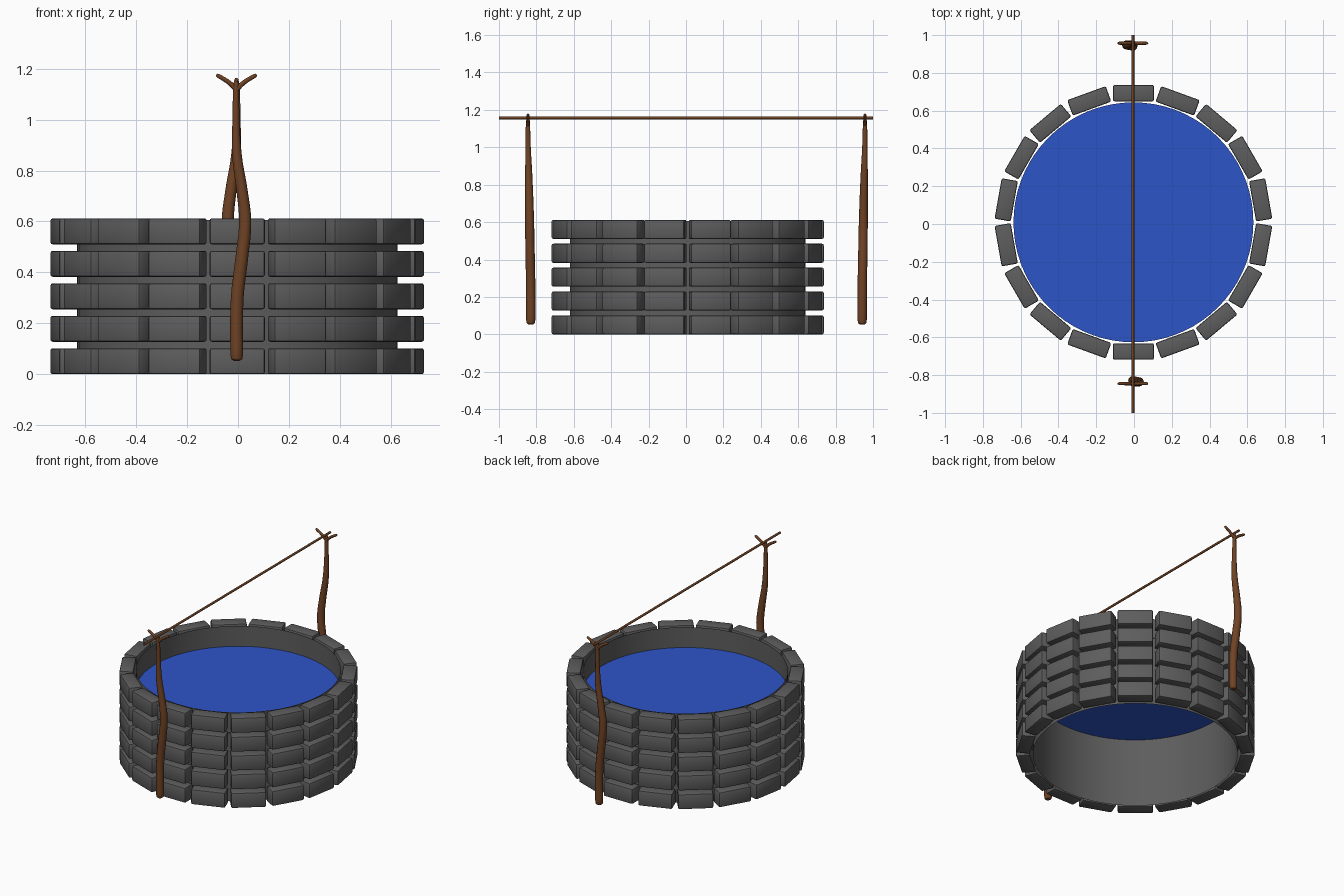
import bpy, bmesh, math
from mathutils import Matrix, Vector

if "Cube" in bpy.data.objects:
    bpy.data.objects.remove(bpy.data.objects["Cube"])

CX, CY = -0.003, 0.009          # centre of the stone ring
BRICKS, LAYERS, PITCH = 18, 5, 0.1275


def material(name, rgb):
    m = bpy.data.materials.new(name)
    m.diffuse_color = (*rgb, 1)
    m.use_nodes = True
    m.node_tree.nodes["Principled BSDF"].inputs["Base Color"].default_value = m.diffuse_color
    return m


wood = material("wood", (0.16, 0.055, 0.018))
blue = material("water", (0.027, 0.09, 0.58))
stone = material("stone", (0.11, 0.11, 0.11))


def from_bmesh(name, bm, mat, smooth=None):
    me = bpy.data.meshes.new(name)
    bm.to_mesh(me)
    bm.free()
    ob = bpy.data.objects.new(name, me)
    bpy.context.collection.objects.link(ob)
    me.materials.append(mat)
    if smooth:
        select(ob)
        bpy.ops.object.shade_smooth_by_angle(angle=math.radians(smooth))
    return ob


def select(ob):
    bpy.ops.object.select_all(action='DESELECT')
    ob.select_set(True)
    bpy.context.view_layer.objects.active = ob


def branch(name, pts):
    """Tapered round limb through (x, y, z, radius) points."""
    cu = bpy.data.curves.new(name, 'CURVE')
    cu.dimensions = '3D'
    cu.bevel_depth = 1.0
    cu.bevel_resolution = 4
    cu.resolution_u = 5
    cu.use_fill_caps = True
    sp = cu.splines.new('BEZIER')
    sp.bezier_points.add(len(pts) - 1)
    for bp, (x, y, z, r) in zip(sp.bezier_points, pts):
        bp.co = (x, y, z)
        bp.radius = r
        bp.handle_left_type = bp.handle_right_type = 'AUTO'
    ob = bpy.data.objects.new(name, cu)
    bpy.context.collection.objects.link(ob)
    cu.materials.append(wood)
    select(ob)
    bpy.ops.object.convert(target='MESH')
    ob = bpy.context.view_layer.objects.active
    bpy.ops.object.shade_smooth_by_angle(angle=math.radians(50))
    return ob


# Stone courses: aligned rings of chamfered blocks
for k in range(LAYERS):
    bm = bmesh.new()
    for i in range(BRICKS):
        mat = (Matrix.Translation((CX, CY, 0.051 + k * PITCH))
               @ Matrix.Rotation(math.tau * i / BRICKS, 4, 'Z')
               @ Matrix.Translation((0, 0.684, 0))
               @ Matrix.Diagonal((0.217, 0.087, 0.102, 1)))
        bmesh.ops.create_cube(bm, size=1, matrix=mat)
    bmesh.ops.bevel(bm, geom=bm.edges[:], offset=0.009, segments=2,
                    profile=0.5, affect='EDGES')
    from_bmesh(f"stone_course_{k + 1}", bm, stone, 25)

# Inner lining: thin open cylinder behind the blocks
bm = bmesh.new()
bmesh.ops.create_cone(bm, segments=72, radius1=0.63, radius2=0.63, depth=0.605,
                      cap_ends=False, matrix=Matrix.Translation((CX, CY, 0.3025)))
from_bmesh("inner_wall", bm, stone, 40)

# Water surface
bm = bmesh.new()
bmesh.ops.create_circle(bm, segments=72, radius=0.635, cap_ends=True,
                        matrix=Matrix.Translation((CX, CY, 0.467)))
from_bmesh("water", bm, blue)

# Forked posts: the back one is the front one turned half way round
trunk = [(-0.005, -0.830, 0.052, 0.012), (-0.005, -0.830, 0.060, 0.022),
         (-0.005, -0.830, 0.080, 0.025), (-0.003, -0.831, 0.300, 0.025),
         (0.014, -0.834, 0.450, 0.025), (0.028, -0.836, 0.600, 0.024),
         (0.016, -0.838, 0.720, 0.022), (-0.004, -0.841, 0.860, 0.019),
         (-0.008, -0.844, 1.000, 0.014), (-0.008, -0.845, 1.100, 0.012),
         (-0.008, -0.845, 1.135, 0.011), (-0.007, -0.845, 1.160, 0.006)]


def fork(s):
    return [(-0.006, -0.845, 1.118, 0.010), (-0.006 + s * 0.030, -0.845, 1.146, 0.009),
            (-0.006 + s * 0.072, -0.845, 1.172, 0.008), (-0.006 + s * 0.079, -0.845, 1.176, 0.005)]


turn = Matrix.Translation((-0.006, 0.056, 0)) @ Matrix.Rotation(math.pi, 4, 'Z') \
    @ Matrix.Translation((0.006, -0.056, 0))
for side in ("front", "back"):
    for part, pts in (("post", trunk), ("fork_left", fork(-1)), ("fork_right", fork(1))):
        if side == "back":
            pts = [(*(turn @ Vector(p[:3])), p[3]) for p in pts]
        branch(f"{side}_{part}", pts)

# Crossbar resting in both forks
branch("crossbar", [(-0.006, -1, 1.157, 0.0075), (-0.006, 1, 1.157, 0.0075)])
